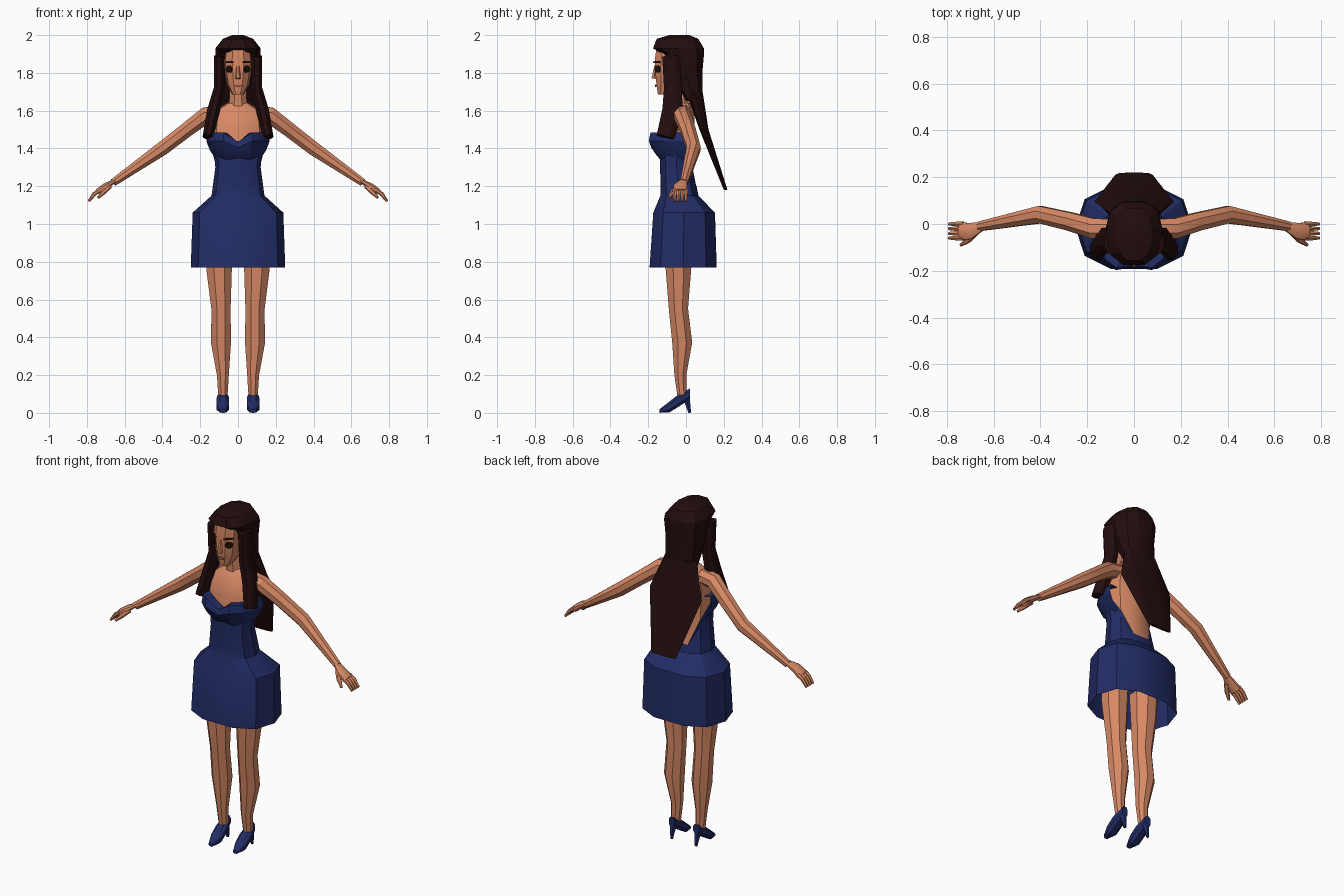
import bpy, bmesh, math
from mathutils import Vector, Matrix

if "Cube" in bpy.data.objects:
    bpy.data.objects.remove(bpy.data.objects["Cube"], do_unlink=True)


def material(name, red, green, blue):
    mat = bpy.data.materials.new(name)
    mat.use_nodes = True
    colour = (red, green, blue, 1)
    mat.diffuse_color = colour
    mat.node_tree.nodes["Principled BSDF"].inputs["Base Color"].default_value = colour
    return mat


SKIN = material("warm skin", 0.68, 0.25, 0.13)
DRESS = material("navy cloth", 0.016, 0.025, 0.13)
HAIR = material("dark brown hair", 0.017, 0.004, 0.004)
EYE = material("eye black", 0.01, 0.005, 0.004)
LIPS = material("muted lips", 0.36, 0.11, 0.06)


def loft(name, rings, mat, mirror=False, caps=True, closed=True):
    """Skin a list of point rings, optionally mirrored over the centre."""
    bm = bmesh.new()
    rows = [[bm.verts.new(point) for point in ring] for ring in rings]
    count = len(rows[0])
    for lower, upper in zip(rows, rows[1:]):
        for i in range(count if closed else count - 1):
            j = (i + 1) % count
            bm.faces.new((lower[i], lower[j], upper[j], upper[i]))
    if caps and closed:
        bm.faces.new(rows[0])
        bm.faces.new(rows[-1])
    bmesh.ops.remove_doubles(bm, verts=bm.verts, dist=0.0005)
    bmesh.ops.recalc_face_normals(bm, faces=bm.faces)
    mesh = bpy.data.meshes.new(name)
    bm.to_mesh(mesh)
    bm.free()
    mesh.materials.append(mat)
    part = bpy.data.objects.new(name, mesh)
    bpy.context.collection.objects.link(part)
    if mirror:
        part.modifiers.new("Mirror", 'MIRROR')
    bpy.ops.object.select_all(action='DESELECT')
    part.select_set(True)
    bpy.context.view_layer.objects.active = part
    bpy.ops.object.shade_smooth_by_angle(angle=math.radians(28))


def rounded(angle):
    """Point on a slightly squared unit circle."""
    c, s = math.cos(angle), math.sin(angle)
    return math.copysign(abs(c) ** 0.8, c), math.copysign(abs(s) ** 0.8, s)


def polygon(sides, turn=0.5):
    return [2 * math.pi * (i + turn) / sides for i in range(sides)]


ANGLES = polygon(10, 0)


def section_point(angle, z, width, front, back):
    x, y = rounded(angle)
    return Vector((x * width, (front + back) / 2 + y * (back - front) / 2, z))


def body(name, profile, mat):
    """Profile rows hold height, half width, front and back."""
    loft(name, [[section_point(a, *row) for a in ANGLES] for row in profile], mat)


def tube(name, path, mat, mirror=True, sides=8, flat=1):
    """Path rows hold position and radius; flat thins it across its depth."""
    points = [Vector(row[:3]) for row in path]
    last = len(points) - 1
    rings = []
    for k, centre in enumerate(points):
        along = (points[min(k + 1, last)] - points[max(k - 1, 0)]).normalized()
        depth = Vector((0, 1, 0))
        depth = (depth - along * depth.dot(along)).normalized()
        across = along.cross(depth) * flat
        radius = path[k][-1]
        rings.append([centre + radius * (depth * math.cos(a) + across * math.sin(a))
                      for a in polygon(sides)])
    loft(name, rings, mat, mirror)


# Torso and skirt share one profile
TORSO = [(0.77, 0.25, -0.2, 0.17), (1.06, 0.24, -0.18, 0.16),
         (1.15, 0.14, -0.14, 0.07), (1.3, 0.12, -0.14, 0.04),
         (1.5, 0.14, -0.14, 0.05), (1.6, 0.13, -0.1, 0.05),
         (1.64, 0.06, -0.07, 0.03)]


def torso_point(angle, z):
    for low, high in zip(TORSO, TORSO[1:]):
        if z <= high[0]:
            blend = (z - low[0]) / (high[0] - low[0])
            return section_point(angle, *[u + (v - u) * blend for u, v in zip(low, high)])


# Skin torso just inside the dress, and the neck
shrink = Matrix.Diagonal((0.96, 0.96, 1))
loft("torso", [[shrink @ torso_point(a, row[0]) for a in ANGLES] for row in TORSO[2:]], SKIN)
tube("neck", [(0, -0.02, 1.6, 0.06), (0, -0.03, 1.66, 0.05), (0, -0.04, 1.78, 0.05)],
     SKIN, mirror=False)

# Dress: each column stops at its own height, leaving a low open back
top = [1.44 - 0.27 * max(0, math.sin(a)) ** 2 for a in ANGLES]
levels = sorted({row[0] for row in TORSO[:4]} | set(top))
loft("dress", [[torso_point(a, min(z, limit)) for a, limit in zip(ANGLES, top)]
               for z in levels], DRESS, caps=False)

# Bust: neckline lip, rim, fold, underside and seam, dipping at the centre
rings = []
for scale, z in ((0.75, 1.48), (1, 1.485), (1.05, 1.44), (0.93, 1.39), (0.72, 1.34)):
    ring = []
    for k in range(5):
        y, x = rounded(k * math.pi / 8)
        dip = 0.05 if k == 0 else 0
        ring.append((0.16 * scale * x, scale * (dip / 2 - 0.2 * y), z - dip * (z - 1.34) * 7))
    rings.append(ring)
loft("bust", rings, DRESS, mirror=True, closed=False)

# Arms and hands
tube("arms", [(0.09, -0.02, 1.59, 0.045), (0.17, -0.02, 1.575, 0.047), (0.27, 0.01, 1.5, 0.042),
              (0.4, 0.04, 1.4, 0.04), (0.66, -0.01, 1.22, 0.022)], SKIN)
tube("palms", [(0.65, -0.01, 1.23, 0.02), (0.7, -0.03, 1.2, 0.038), (0.74, -0.03, 1.17, 0.04)],
     SKIN, flat=0.5)
for k, finger in enumerate(("little", "ring", "middle", "index")):
    y = -0.02 * k
    tube(finger + "_fingers", [(0.73, y, 1.18, 0.012), (0.76, y, 1.16, 0.011),
                               (0.79, y, 1.12, 0.007)], SKIN, sides=6)
tube("thumbs", [(0.68, -0.04, 1.2, 0.014), (0.71, -0.07, 1.17, 0.013),
                (0.74, -0.09, 1.14, 0.007)], SKIN, sides=6)

# Legs
tube("legs", [(0.1, -0.04, 0.9, 0.08), (0.1, -0.04, 0.76, 0.073), (0.09, -0.04, 0.55, 0.055),
              (0.09, -0.02, 0.37, 0.057), (0.08, -0.03, 0.2, 0.034),
              (0.08, -0.02, 0.08, 0.026)], SKIN)

# Court shoes: rows hold depth, sole, top and half width
rings = []
for y, sole, upper, width in ((0.02, 0.07, 0.13, 0.02), (-0.04, 0.03, 0.1, 0.035),
                              (-0.09, 0, 0.06, 0.035), (-0.14, 0, 0.02, 0.015)):
    rings.append([(0.08 + width * rounded(a)[0], y,
                   (sole + upper) / 2 + (upper - sole) / 2 * rounded(a)[1])
                  for a in polygon(8)])
loft("shoes", rings, DRESS, mirror=True)
tube("shoe_heels", [(0.08, 0, 0.09, 0.022), (0.08, 0.02, 0, 0.008)], DRESS, sides=6)

# Head and nose
body("head", [(1.685, 0.03, -0.15, -0.08), (1.74, 0.06, -0.16, 0),
              (1.86, 0.08, -0.17, 0.05), (1.94, 0.07, -0.16, 0.05)], SKIN)
tube("nose", [(0, -0.16, 1.84, 0.008), (0, -0.17, 1.77, 0.015)], SKIN, mirror=False, sides=6)


def plate(name, x, y, z, width, height, yaw, mat):
    """Thin eight-sided plate facing forward, turned outward by yaw."""
    turn = Matrix.Rotation(yaw, 3, 'Z')
    rings = [[Vector((x, y, z)) + turn @ Vector((width * math.cos(a), depth, height * math.sin(a)))
              for a in polygon(8)] for depth in (-0.004, 0.004)]
    loft(name, rings, mat, mirror=x > 0)


# Painted face details
plate("eyes", 0.046, -0.15, 1.82, 0.022, 0.02, 0.75, EYE)
plate("brows", 0.046, -0.153, 1.857, 0.03, 0.006, 0.75, HAIR)
plate("mouth", 0, -0.16, 1.733, 0.022, 0.007, 0, LIPS)

# Hair: crown, long back panel and two front locks
body("hair_crown", [(1.65, 0.1, 0, 0.09), (1.8, 0.11, -0.1, 0.09), (1.9, 0.12, -0.13, 0.1),
                    (1.93, 0.12, -0.18, 0.1), (1.98, 0.08, -0.16, 0.07),
                    (2, 0.03, -0.09, 0.02)], HAIR)
body("hair_back", [(1.7, 0.1, 0, 0.09), (1.5, 0.17, 0.07, 0.12), (1.18, 0.08, 0.2, 0.22)], HAIR)
tube("hair_locks", [(0.1, -0.08, 1.89, 0.05), (0.1, -0.07, 1.72, 0.05),
                    (0.13, -0.07, 1.6, 0.06), (0.16, -0.11, 1.46, 0.05)], HAIR, flat=0.6)
